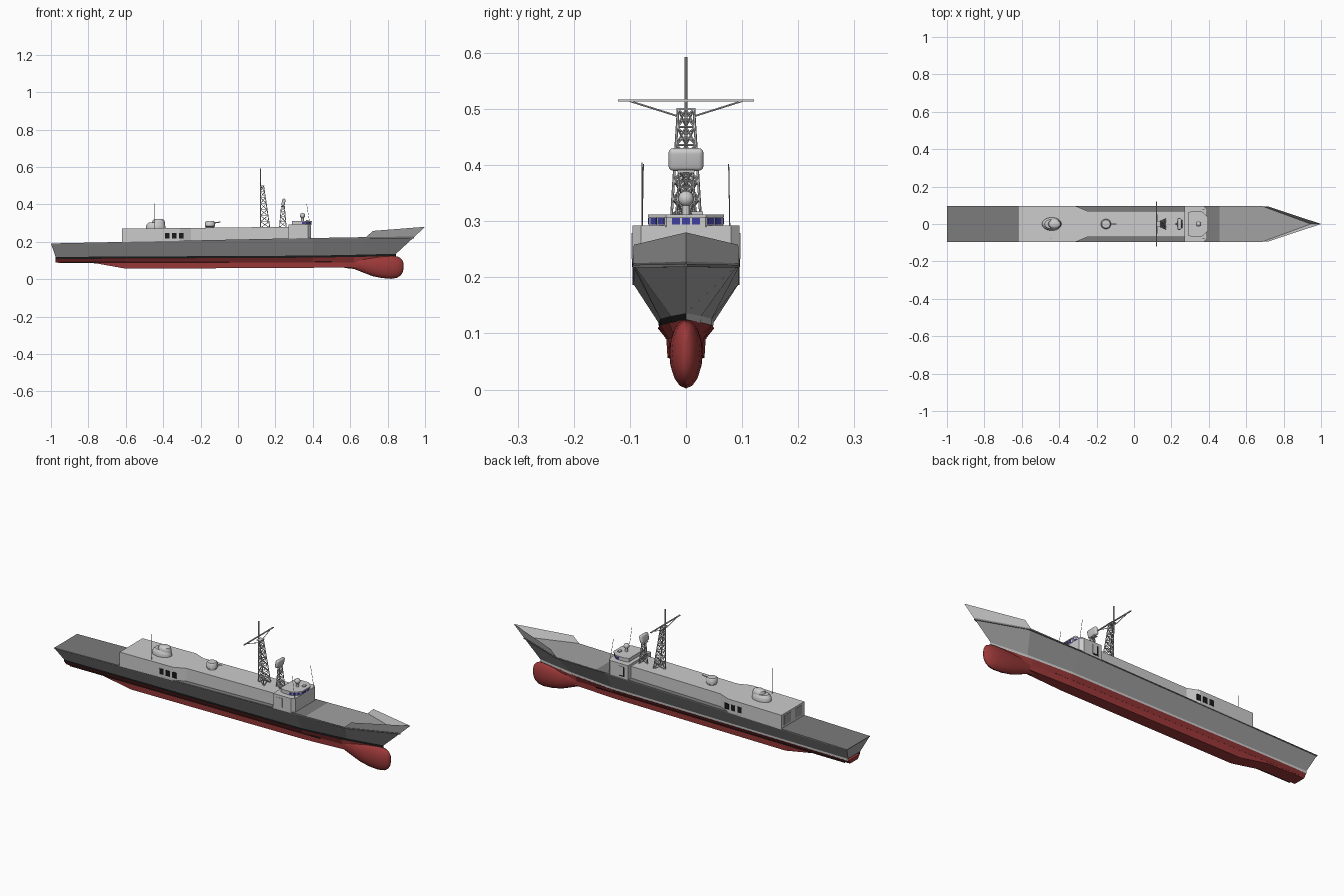
import bpy, bmesh, math
from mathutils import Vector

if "Cube" in bpy.data.objects:
    bpy.data.objects.remove(bpy.data.objects["Cube"])


def material(name, rgb):
    m = bpy.data.materials.new(name)
    m.diffuse_color = (*rgb, 1)
    m.use_nodes = True
    m.node_tree.nodes["Principled BSDF"].inputs["Base Color"].default_value = m.diffuse_color
    return m


RED = material("red_paint", (0.33, 0.04, 0.04))
BLACK = material("black_paint", (0.01, 0.01, 0.01))
BLUE = material("blue_glass", (0.05, 0.05, 0.35))
DECK = material("deck_grey", (0.2, 0.2, 0.2))
HULL = material("hull_grey", (0.36, 0.36, 0.36))


def finish(name, bm, mat=None, smooth=False):
    bmesh.ops.remove_doubles(bm, verts=bm.verts, dist=1e-5)
    bmesh.ops.recalc_face_normals(bm, faces=bm.faces)
    me = bpy.data.meshes.new(name)
    bm.to_mesh(me)
    bm.free()
    ob = bpy.data.objects.new(name, me)
    bpy.context.collection.objects.link(ob)
    if mat:
        me.materials.append(mat)
    if smooth:
        bpy.ops.object.select_all(action='DESELECT')
        ob.select_set(True)
        bpy.context.view_layer.objects.active = ob
        bpy.ops.object.shade_smooth_by_angle(angle=math.radians(40))
    return ob


def loft(name, rings, mat=None, closed=True, smooth=False):
    bm = bmesh.new()
    rows = [[bm.verts.new(p) for p in r] for r in rings]
    n = len(rows[0])
    for a, b in zip(rows, rows[1:]):
        for i in range(n if closed else n - 1):
            j = (i + 1) % n
            bm.faces.new((a[i], a[j], b[j], b[i]))
    if closed:
        bm.faces.new(rows[0])
        bm.faces.new(rows[-1])
    return finish(name, bm, mat, smooth)


def prism(name, half, z0, top, mat=None):
    """Half outline mirrored in y, extruded from z0(x) to top(x)."""
    pts = half + [(x, -y) for x, y in reversed(half)]
    return loft(name, [[(x, y, z0(x)) for x, y in pts],
                       [(x, y, top(x)) for x, y in pts]], mat)


def box(name, c, size, mat=None, turn=0, bevel=0, segments=1):
    bm = bmesh.new()
    bmesh.ops.create_cube(bm, size=1)
    bmesh.ops.scale(bm, vec=size, verts=bm.verts)
    if bevel:
        bmesh.ops.bevel(bm, geom=bm.edges[:], offset=bevel, segments=segments,
                        profile=0.5, affect='EDGES')
    ob = finish(name, bm, mat, bevel > 0)
    ob.location = c
    ob.rotation_euler.z = turn
    return ob


def rods(name, pairs, r, mat=None, sides=6):
    bm = bmesh.new()
    for p, q in pairs:
        p, q = Vector(p), Vector(q)
        d = q - p
        m = d.to_track_quat('Z', 'Y').to_matrix().to_4x4()
        m.translation = (p + q) / 2
        bmesh.ops.create_cone(bm, cap_ends=True, segments=sides, radius1=r, radius2=r,
                              depth=d.length, matrix=m)
    return finish(name, bm, mat)


def turned(name, profile, c, sx=1, sy=1, seg=24):
    rings = [[(c[0] + sx * r * math.cos(a), c[1] + sy * r * math.sin(a), c[2] + z)
              for a in (2 * math.pi * i / seg for i in range(seg))] for r, z in profile]
    return loft(name, rings, smooth=True)


def lattice(name, base, top, bays, r):
    base, top = [Vector(p) for p in base], [Vector(p) for p in top]
    levels = [[b.lerp(t, k / bays) for b, t in zip(base, top)] for k in range(bays + 1)]
    pairs = list(zip(base, top))
    rods(name + "_legs", pairs, r * 1.5)
    braces = []
    for lo, hi in zip(levels, levels[1:]):
        for i in range(3):
            j = (i + 1) % 3
            braces += [(lo[i], hi[j]), (lo[j], hi[i]), (hi[i], hi[j])]
    rods(name + "_braces", braces, r)


def deck_z(x):
    return 0.19 + 0.0212 * (x + 1)


def house_z(x):
    return 0.27 + 0.011 * (x + 0.62)


# Upper hull: deck edge, then waterline edge (x, half width, z)
deck = [(-1, .095, .19), (.4, .095, .22), (.69, .095, .225), (.945, 0, .228)]
water = [(-.975, .049, .119), (.4, .046, .126), (.65, .027, .131), (.845, 0, .136)]
loft("upper_hull", [[(t[0], t[1], t[2]), b, (b[0], -b[1], b[2]), (t[0], -t[1], t[2])]
                    for t, b in zip(deck, water)], HULL)
prism("main_deck", [p[:2] for p in deck[:3]] + [(.94, .002)],
      lambda x: deck_z(x) - .004 - max(0, x - .4) * .016,
      lambda x: deck_z(x) + .001 - max(0, x - .4) * .016, DECK)

# Bow bulwark and waterline stripe on each side
for s, side in ((1, "port"), (-1, "starboard")):
    loft("bow_bulwark_" + side, [[(.685, s * .095, .224), (.72, s * .093, .258)],
                                 [(.945, 0, .228), (1, 0, .28)]], closed=False)
    loft("waterline_stripe_" + side,
         [[(x, s * w, z), (x, s * w * .98, z - .012)] for x, w, z in water],
         BLACK if s < 0 else None, closed=False)

# Lower hull: x, half width at top, top z, half width at bilge, bottom z
under = [(-.975, .048, .108, .035, .088), (-.76, .05, .109, .035, .085),
         (-.6, .05, .11, .035, .056), (.4, .046, .115, .031, .061),
         (.62, .03, .119, .02, .064), (.845, .001, .125, .001, .09)]
rings = []
for x, w, z, k, b in under:
    half = [(w, z), (k, max(b + .004, .09)), (k * .94, b)]
    rings.append([(x, y, h) for y, h in half] + [(x, -y, h) for y, h in reversed(half)])
loft("lower_hull", rings, RED)
for s in (1, -1):
    loft("bilge_keel", [[(-.95, s * .035, .092), (-.95, s * .041, .088)],
                        [(.5, s * .027, .096), (.5, s * .034, .092)]], BLACK, closed=False)

# Bulbous bow: x, bottom, top, half width
bulb = [(.57, .06, .1, .012), (.62, .055, .115, .019), (.67, .035, .12, .024),
        (.72, .016, .122, .028), (.77, .006, .124, .03), (.82, .002, .125, .029),
        (.85, .007, .122, .025), (.87, .02, .112, .018), (.88, .035, .1, .011),
        (.885, .055, .085, .003)]
loft("bulbous_bow", [[(x, w * math.cos(a), (b + t) / 2 + (t - b) / 2 * math.sin(a))
                      for a in (2 * math.pi * i / 16 for i in range(16))]
                     for x, b, t, w in bulb], RED, smooth=True)

# Superstructure
prism("deckhouse", [(-.62, .095), (-.31, .095), (-.25, .07), (.28, .07)],
      lambda x: deck_z(x) - .003, house_z)
prism("bridge_block", [(.27, .095), (.375, .095), (.39, .08)],
      lambda x: deck_z(x) - .003, lambda x: .292)
prism("wheelhouse", [(.29, .058), (.31, .066), (.36, .066), (.392, .035)],
      lambda x: .29, lambda x: .309)
prism("wheelhouse_roof", [(.288, .06), (.31, .068), (.362, .068), (.396, .036)],
      lambda x: .307, lambda x: .312)
for y in (-.018, 0, .018):
    box("front_window", (.392, y, .3), (.003, .014, .012), BLUE)
for s in (1, -1):
    for t in (.28, .72):
        box("corner_window", (.36 + .032 * t, s * (.066 - .031 * t), .3),
            (.003, .015, .012), BLUE, s * math.atan2(.032, .031))
    box("side_window", (.35, s * .066, .3), (.016, .003, .012), BLUE)
    # Side openings, bridge door recess and hangar doors
    for i in range(3):
        box("side_opening", (-.377 + i * .037, s * .095, .233), (.024, .003, .03), BLACK)
    box("bridge_side_recess", (.305, s * .0952, .252), (.03, .002, .05),
        BLACK if s > 0 else None)
    box("bridge_side_panel", (.311, s * .0955, .256), (.026, .003, .046))
    box("hangar_door", (-.62, s * .045, .235), (.003, .055, .05), HULL)

# Bridge radar ball
rods("radar_ball_pedestal", [((.345, 0, .31), (.345, 0, .33))], .007, sides=12)
turned("radar_ball", [(.014 * math.cos(a) + 1e-4, .014 * math.sin(a)) for a in
                      (math.radians(d) for d in range(-90, 91, 20))], (.345, 0, .34), seg=16)
box("roof_equipment", (.37, .02, .314), (.014, .02, .006))

# Main lattice mast with pole and yard
lattice("main_mast", [(.12, 0, .275), (.17, .028, .275), (.17, -.028, .275)],
        [(.12, 0, .5), (.137, .014, .5), (.137, -.014, .5)], 7, .0016)
rods("mast_pole", [((.12, 0, .45), (.12, 0, .593))], .0028, sides=8)
box("mast_yard", (.12, 0, .515), (.006, .242, .004))
rods("yard_struts", [((.12, s * .1, .514), (.125, s * .014, .487)) for s in (1, -1)], .0016)
box("mast_platform", (.13, 0, .5), (.024, .034, .003))

# Radar mast
lattice("radar_mast", [(.222, 0, .278), (.258, .02, .278), (.258, -.02, .278)],
        [(.232, 0, .39), (.248, .011, .39), (.248, -.011, .39)], 4, .0014)
box("radar_mast_platform", (.24, 0, .389), (.022, .03, .004))
dish = box("radar_dish", (.243, 0, .41), (.018, .062, .041), bevel=.0085, segments=4)
dish.rotation_euler.y = math.radians(12)

# Aft radar dome and close-in gun
turned("dome_base", [(.05, 0), (.05, .012), (.046, .022), (.036, .032), (.002, .034)],
       (-.44, 0, .271), 1.04, .7)
turned("dome_top", [(.034, 0), (.034, .035), (.03, .045), (.02, .05), (.002, .051)],
       (-.425, 0, .271), 1, .75)
turned("gun_turret", [(.023, 0), (.023, .006), (.027, .009), (.027, .03), (.022, .036),
                      (.002, .037)], (-.15, 0, .274))
rods("gun_barrel", [((-.13, 0, .3), (-.093, 0, .306))], .003, sides=8)

# Whip aerials
rods("aft_aerials", [((-.615, 0, .268), (-.615, 0, .4)),
                     ((-.445, -.078, .27), (-.445, -.078, .405))], .001, HULL, 5)
rods("bridge_aerials", [((x, s * .078, .29), (x - .018, s * .076, .402))
                        for s in (1, -1) for x in (.385,)], .001, HULL, 5)
